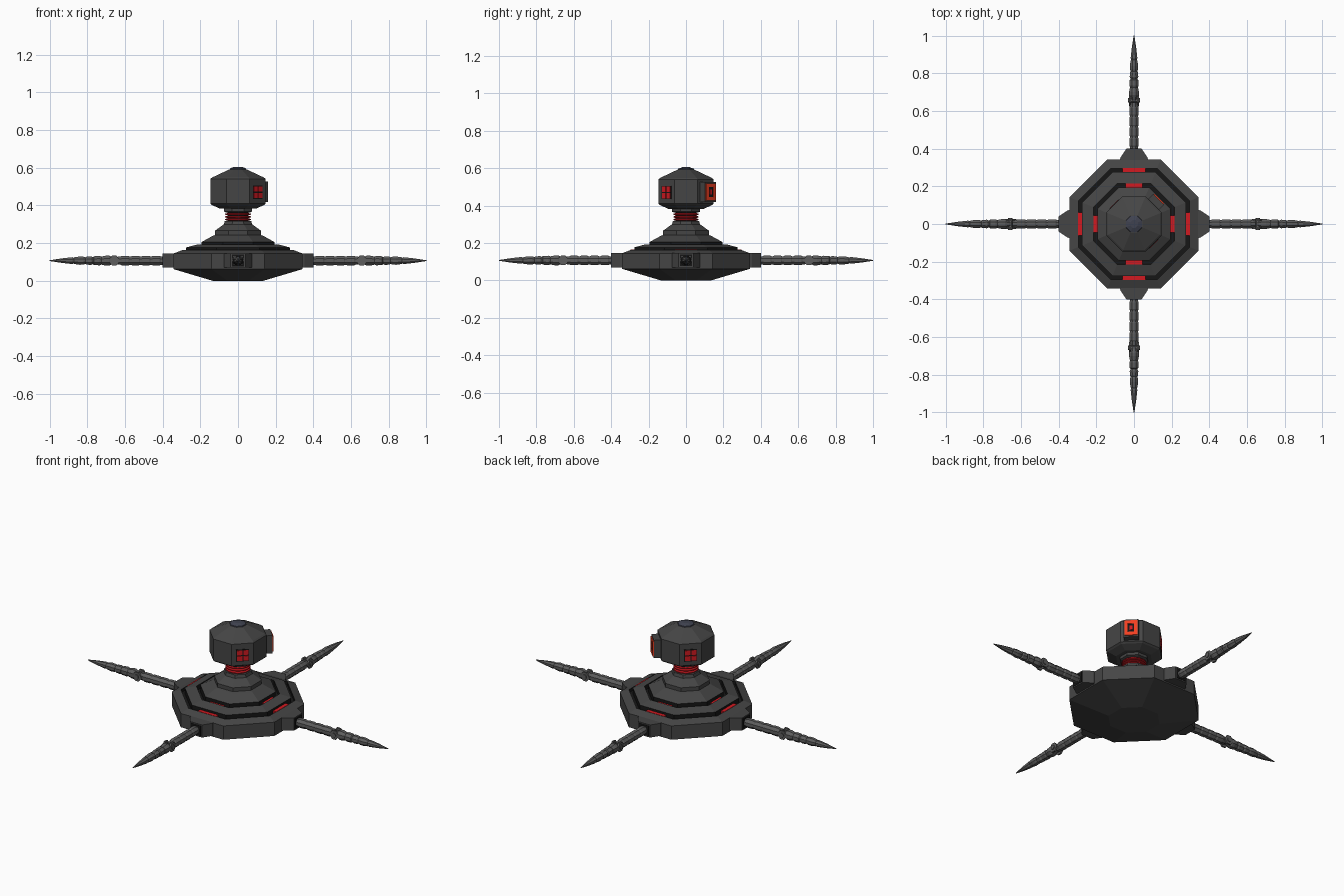
import bpy, bmesh, math
from mathutils import Matrix, Vector

if "Cube" in bpy.data.objects:
    bpy.data.objects.remove(bpy.data.objects["Cube"])


def material(name, rgb):
    m = bpy.data.materials.new(name)
    m.diffuse_color = (*rgb, 1)
    m.use_nodes = True
    m.node_tree.nodes["Principled BSDF"].inputs["Base Color"].default_value = m.diffuse_color
    return m


HULL = material("hull dark grey", (0.06, 0.06, 0.06))
LIMB = material("limb grey", (0.11, 0.11, 0.11))
BLACK = material("groove black", (0.008, 0.008, 0.008))
RED = material("glow red", (0.65, 0.01, 0.015))
ORANGE = material("lens orange", (0.9, 0.05, 0.015))
BLUE = material("cap blue grey", (0.05, 0.055, 0.08))


def finish(name, bm, mats, matrix):
    bmesh.ops.recalc_face_normals(bm, faces=bm.faces)
    bm.transform(matrix)
    me = bpy.data.meshes.new(name)
    bm.to_mesh(me)
    bm.free()
    for m in mats:
        me.materials.append(m)
    ob = bpy.data.objects.new(name, me)
    bpy.context.collection.objects.link(ob)
    return ob


def lathe(name, profile, mats, sides=8, matrix=Matrix(), alt=()):
    """Faceted solid of revolution; profile = (apothem, z). Bands in alt use mats[1]."""
    bm = bmesh.new()
    k = 1 / math.cos(math.pi / sides)
    rings = []
    for r, z in profile:
        rings.append([bm.verts.new((r * k * math.cos((i + .5) * math.tau / sides),
                                    r * k * math.sin((i + .5) * math.tau / sides), z))
                      for i in range(sides)])
    for b, (lo, hi) in enumerate(zip(rings, rings[1:])):
        for i in range(sides):
            j = (i + 1) % sides
            f = bm.faces.new((lo[i], lo[j], hi[j], hi[i]))
            f.material_index = 1 if b in alt else 0
    bm.faces.new(rings[0])
    bm.faces.new(rings[-1])
    return finish(name, bm, mats, matrix)


def box(name, turn, center, size, mat):
    """Box given in radial / tangential / height axes, turned about z."""
    bm = bmesh.new()
    bmesh.ops.create_cube(bm, size=1)
    m = turn @ Matrix.Translation(center) @ Matrix.Diagonal((*size, 1))
    return finish(name, bm, [mat], m)


def prism(name, turn, outline, z0, z1, mat):
    bm = bmesh.new()
    f = bm.faces.new([bm.verts.new((x, y, z0)) for x, y in outline])
    ext = bmesh.ops.extrude_face_region(bm, geom=[f])["geom"]
    bmesh.ops.translate(bm, vec=Vector((0, 0, z1 - z0)),
                        verts=[v for v in ext if isinstance(v, bmesh.types.BMVert)])
    return finish(name, bm, [mat], turn)


def turned(deg):
    return Matrix.Rotation(math.radians(deg), 4, 'Z')


# Octagonal hull with two black ring grooves
lathe("hull", [(.135, 0), (.342, .062), (.342, .145), (.295, .163), (.295, .143),
               (.275, .143), (.275, .177), (.215, .193), (.215, .165), (.195, .165),
               (.195, .205), (.135, .238), (.122, .243), (.122, .266), (.075, .300), (.07, .318)],
      [HULL, BLACK], alt=(3, 4, 5, 7, 8, 9))

# Neck: ribbed red core and upper collar
lathe("neck_core", [(.055, .31), (.055, .38)], [BLACK], 16)
for i in range(3):
    z = .320 + i * .014
    lathe("neck_ring", [(.058, z), (.068, z + .003), (.068, z + .008), (.058, z + .011)], [RED], 16)
lathe("neck_collar", [(.06, .362), (.074, .367), (.074, .392)], [HULL], 8)

# Head with cap
lathe("head", [(.095, .383), (.138, .402), (.147, .41), (.147, .54), (.138, .548), (.045, .592)], [HULL])
lathe("head_cap", [(.045, .588), (.042, .597), (.02, .605)], [BLUE])

# Side windows of the head, two by two panes
for deg in (-45, 135):
    t = turned(deg)
    box("window_back", t, (.146, 0, .47), (.006, .072, .072), BLACK)
    for y in (-.017, .017):
        for z in (.453, .487):
            box("window_pane", t, (.149, y, z), (.006, .028, .028), RED)

# Face housing with glowing square frame
t = turned(45)
box("face_housing", t, (.16, 0, .472), (.05, .082, .108), HULL)
for s in (-1, 1):
    box("face_frame_side", t, (.187, s * .027, .472), (.008, .018, .092), ORANGE)
    box("face_frame_bar", t, (.187, 0, .472 + s * .036), (.008, .037, .020), ORANGE)
box("face_lens_back", t, (.185, 0, .472), (.004, .036, .052), BLACK)
box("face_lens", t, (.187, 0, .472), (.005, .016, .026), RED)

# Arm cross profiles: (radius, distance from centre)
TUBE = [(.022, .39)]
for i in range(4):
    a = .41 + i * .055
    TUBE += [(.022, a), (.025, a + .006), (.025, a + .042), (.022, a + .048)]
TUBE += [(.02, .645)]
SPIKE = [(.014, .655), (.027, .685), (.027, .70), (.021, .725), (.025, .735), (.023, .765),
         (.018, .77), (.023, .78), (.021, .805), (.017, .81), (.021, .82), (.022, .84),
         (.018, .868), (.015, .872), (.018, .88), (.012, .935), (.002, 1.0)]

for deg, side in ((0, "right"), (90, "back"), (180, "left"), (270, "front")):
    t = turned(deg)
    # Glow strips across the grooves
    box(side + "_outer_glow", t, (.285, 0, .152), (.024, .12, .024), RED)
    box(side + "_inner_glow", t, (.205, 0, .173), (.024, .09, .026), RED)
    # Shoulder socket
    prism(side + "_socket", t, [(.32, .078), (.352, .072), (.40, .04),
                                (.40, -.04), (.352, -.072), (.32, -.078)], .07, .146, HULL)
    box(side + "_socket_hole", t, (.399, 0, .108), (.006, .066, .062), BLACK)
    # Arm laid along the radial axis
    m = t @ Matrix.Translation((0, 0, .107)) @ Matrix.Rotation(math.pi / 2, 4, 'Y')
    lathe(side + "_arm_tube", TUBE, [LIMB], 8, m)
    lathe(side + "_arm_spike", SPIKE, [LIMB], 8, m)
    # Elbow: two cheek plates and a pin
    for s in (-1, 1):
        y0, y1 = s * .016, s * .026
        cheek = [(.625, 0), (.645, .026), (.668, .026), (.69, 0), (.668, -.026), (.645, -.026)]
        prism(side + "_elbow_cheek", t @ Matrix.Translation((0, 0, .107))
              @ Matrix.Rotation(math.pi / 2, 4, 'X'), cheek, y0, y1, LIMB)
    lathe(side + "_elbow_pin", [(.013, -.031), (.013, .031)], [LIMB], 8,
          t @ Matrix.Translation((.657, 0, .107)) @ Matrix.Rotation(math.pi / 2, 4, 'X'))
